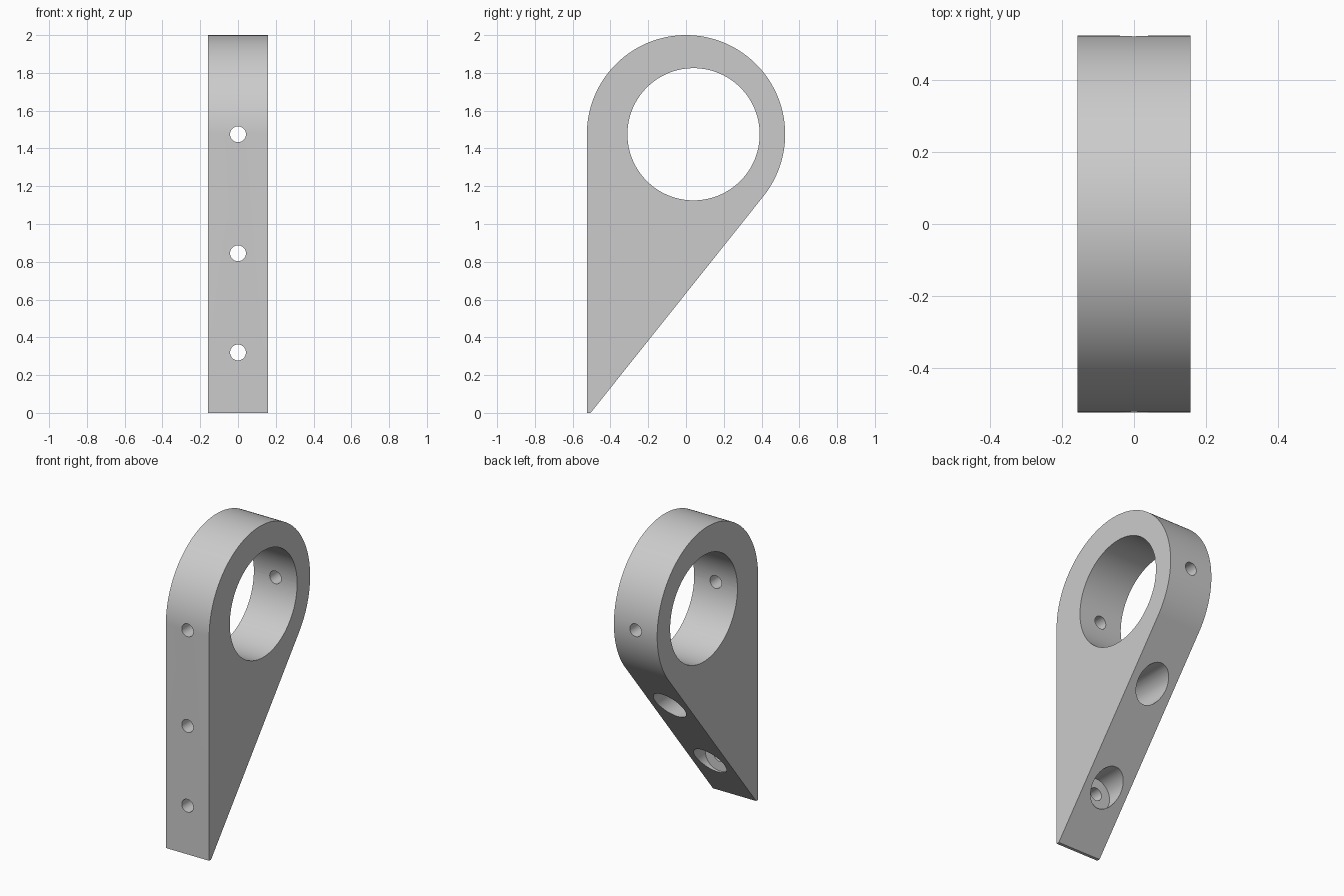
import bpy
import bmesh
from math import pi, cos, sin, atan2, acos, hypot, radians
from mathutils import Matrix

cube = bpy.data.objects.get("Cube")
if cube:
    bpy.data.objects.remove(cube, do_unlink=True)

HALF_WIDTH = 0.1575
RADIUS = 0.525
RING_Z = 1.475
TOE_Y = -0.505

grey = bpy.data.materials.new("plain grey")
grey.use_nodes = True
colour = (0.6, 0.6, 0.6, 1)
grey.diffuse_color = colour
grey.node_tree.nodes["Principled BSDF"].inputs["Base Color"].default_value = colour


def add_object(name, bm):
    mesh = bpy.data.meshes.new(name)
    bmesh.ops.recalc_face_normals(bm, faces=bm.faces)
    bm.to_mesh(mesh)
    bm.free()
    mesh.materials.append(grey)
    obj = bpy.data.objects.new(name, mesh)
    bpy.context.collection.objects.link(obj)
    return obj


def cutter(name, radius, start, end, z, axis="Y", y=0, segments=48):
    """Cylinder running from start to end along X or Y."""
    bm = bmesh.new()
    turn = Matrix.Rotation(pi / 2, 4, "X" if axis == "Y" else "Y")
    middle = (start + end) / 2
    place = (0, middle, z) if axis == "Y" else (middle, y, z)
    bmesh.ops.create_cone(bm, cap_ends=True, segments=segments, radius1=radius,
                          radius2=radius, depth=end - start,
                          matrix=Matrix.Translation(place) @ turn)
    return add_object(name, bm)


# Teardrop outline: flat front, round top, sloping back tangent to the round
slope_angle = atan2(-RING_Z, TOE_Y) + acos(RADIUS / hypot(TOE_Y, RING_Z))
steps = 112
outline = [(-RADIUS, 0)]
for i in range(steps + 1):
    a = pi + (slope_angle - pi) * i / steps
    outline.append((RADIUS * cos(a), RING_Z + RADIUS * sin(a)))
outline.append((TOE_Y, 0))

bm = bmesh.new()
face = bm.faces.new([bm.verts.new((-HALF_WIDTH, y, z)) for y, z in outline])
extruded = bmesh.ops.extrude_face_region(bm, geom=[face])["geom"]
bmesh.ops.translate(bm, vec=(2 * HALF_WIDTH, 0, 0),
                    verts=[v for v in extruded if isinstance(v, bmesh.types.BMVert)])
bracket = add_object("bracket", bm)

# Large eye, cross pin hole, and two counterbored screw holes
cutters = [cutter("eye_cutter", 0.35, -1, 1, RING_Z, "X", y=0.04, segments=128),
           cutter("pin_hole_cutter", 0.042, -1, 1, RING_Z)]
for z in (0.845, 0.32):
    cutters.append(cutter("screw_hole_cutter", 0.042, -1, 1, z))
    cutters.append(cutter("counterbore_cutter", 0.105, -0.35, 1, z))

for tool in cutters:
    mod = bracket.modifiers.new(tool.name, "BOOLEAN")
    mod.operation = "DIFFERENCE"
    mod.solver = "EXACT"
    mod.object = tool

# Bake the cuts and discard the helpers
graph = bpy.context.evaluated_depsgraph_get()
bracket_mesh = bpy.data.meshes.new_from_object(bracket.evaluated_get(graph))
bracket.modifiers.clear()
bracket.data = bracket_mesh
for tool in cutters:
    bpy.data.objects.remove(tool, do_unlink=True)

bpy.ops.object.select_all(action="DESELECT")
bracket.select_set(True)
bpy.context.view_layer.objects.active = bracket
bpy.ops.object.shade_smooth_by_angle(angle=radians(30))
